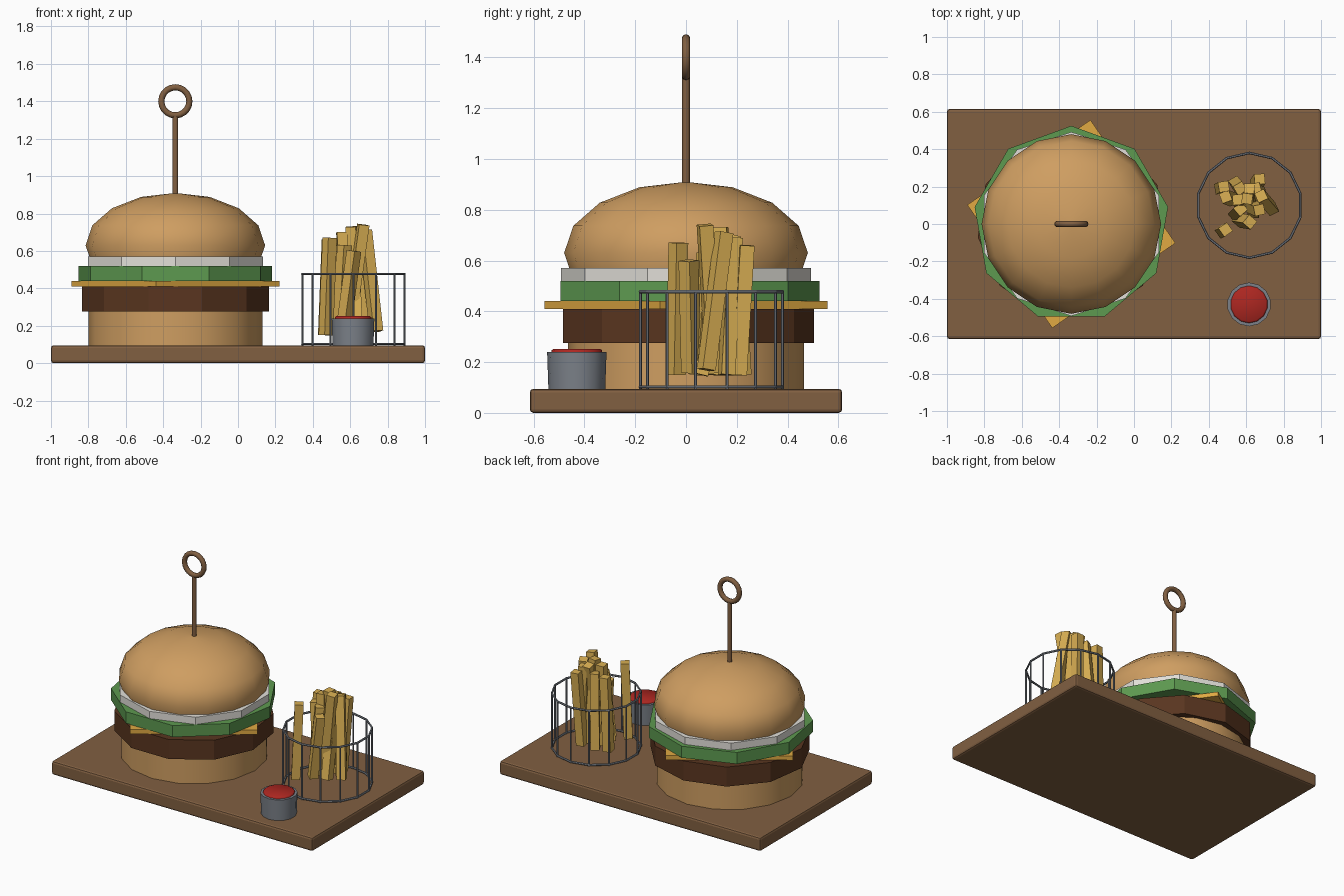
import bpy, bmesh
from math import sin, cos, pi, radians
from mathutils import Vector, Matrix

if "Cube" in bpy.data.objects:
    bpy.data.objects.remove(bpy.data.objects["Cube"])


def material(name, rgb):
    m = bpy.data.materials.new(name)
    m.diffuse_color = (*rgb, 1)
    m.use_nodes = True
    m.node_tree.nodes["Principled BSDF"].inputs["Base Color"].default_value = m.diffuse_color
    return m


WOOD = material("wood", (0.22, 0.115, 0.053))
BUN = material("bread", (0.62, 0.34, 0.12))
MEAT = material("meat", (0.10, 0.036, 0.014))
CHEESE = material("cheese", (0.75, 0.40, 0.055))
GREEN = material("lettuce", (0.11, 0.32, 0.08))
WHITE = material("onion", (0.76, 0.74, 0.69))
STEEL = material("steel", (0.20, 0.22, 0.25))
FRY = material("fry", (0.68, 0.42, 0.085))
RED = material("sauce", (0.42, 0.02, 0.015))


def finish(bm, name, mat, smooth=None):
    bmesh.ops.recalc_face_normals(bm, faces=bm.faces)
    me = bpy.data.meshes.new(name)
    bm.to_mesh(me)
    bm.free()
    me.materials.append(mat)
    ob = bpy.data.objects.new(name, me)
    bpy.context.collection.objects.link(ob)
    if smooth:
        bpy.ops.object.select_all(action='DESELECT')
        ob.select_set(True)
        bpy.context.view_layer.objects.active = ob
        bpy.ops.object.shade_smooth_by_angle(angle=radians(smooth))
    return ob


def lathe(name, profile, n, center, mat, smooth=None, phase=90):
    """Stack n-sided rings (radius, z) and cap both ends."""
    bm = bmesh.new()
    rings = []
    for r, z in profile:
        rings.append([bm.verts.new((center[0] + r * cos(radians(phase) + 2 * pi * i / n),
                                    center[1] + r * sin(radians(phase) + 2 * pi * i / n), z))
                      for i in range(n)])
    for a, b in zip(rings, rings[1:]):
        for i in range(n):
            j = (i + 1) % n
            bm.faces.new((a[i], a[j], b[j], b[i]))
    bm.faces.new(rings[0])
    bm.faces.new(rings[-1])
    return finish(bm, name, mat, smooth)


def box(name, size, matrix, mat):
    bm = bmesh.new()
    bmesh.ops.create_cube(bm, size=1, matrix=matrix @ Matrix.Diagonal((*size, 1)))
    return finish(bm, name, mat)


def torus(name, major, minor, segs, sides, loc, rot, mat, smooth=None):
    bpy.ops.mesh.primitive_torus_add(major_radius=major, minor_radius=minor, major_segments=segs,
                                     minor_segments=sides, location=loc, rotation=rot)
    ob = bpy.context.object
    ob.name = name
    ob.data.materials.append(mat)
    if smooth:
        bpy.ops.object.shade_smooth_by_angle(angle=radians(smooth))


# serving board
board = box("board", (2, 1.23, 0.095), Matrix.Translation((0, 0, 0.0475)), WOOD)
bev = board.modifiers.new("bevel", 'BEVEL')
bev.width, bev.segments = 0.014, 2

# burger stack
C = (-0.335, 0)
lathe("bottom_bun", [(0.465, 0.095), (0.465, 0.28)], 16, C, BUN, 60)
lathe("patty", [(0.505, 0.275), (0.505, 0.41)], 11, C, MEAT)
box("cheese", (0.8, 0.8, 0.03),
    Matrix.Translation((*C, 0.425)) @ Matrix.Rotation(radians(34.6), 4, 'Z'), CHEESE)
lathe("lettuce", [(0.525, 0.44), (0.525, 0.52)], 9, C, GREEN)
lathe("onion", [(0.492, 0.52), (0.492, 0.57)], 10, C, WHITE)
dome = [(0.48 * cos(radians(a)), 0.63 + 0.28 * sin(radians(a))) for a in (-22.5, 0, 22.5, 45, 67.5)]
lathe("top_bun", dome + [(0.001, 0.91)], 16, C, BUN, 60)

# pick with ring handle
lathe("pick_stick", [(0.016, 0.85), (0.016, 1.33)], 10, C, WOOD, 50)
torus("pick_ring", 0.075, 0.0165, 20, 10, (*C, 1.4), (pi / 2, 0, 0), WOOD, 60)

# wire basket
B = (0.617, 0.1)
for label, z in (("bottom", 0.102), ("top", 0.477)):
    torus("basket_ring_" + label, 0.28, 0.007, 14, 6, (*B, z), (0, 0, pi / 2), STEEL)
for k in range(14):
    a = pi / 2 + 2 * pi * k / 14
    lathe("basket_wire", [(0.006, 0.095), (0.006, 0.477)], 6,
          (B[0] + 0.28 * cos(a), B[1] + 0.28 * sin(a)), STEEL)

# fries: base x, y, z, tip x, y, z, twist in degrees
fries = [
    (0.47, -0.04, 0.15, 0.49, -0.03, 0.67, 35), (0.46, 0.19, 0.15, 0.48, 0.20, 0.66, 10),
    (0.53, 0.13, 0.15, 0.49, 0.145, 0.62, 20), (0.58, 0.10, 0.15, 0.555, 0.13, 0.70, 5),
    (0.63, 0.17, 0.16, 0.605, 0.135, 0.73, -8), (0.54, 0.22, 0.15, 0.567, 0.19, 0.66, 30),
    (0.65, 0.21, 0.15, 0.672, 0.24, 0.66, 5), (0.74, 0.08, 0.17, 0.68, 0.15, 0.71, 25),
    (0.59, 0.11, 0.16, 0.67, 0.075, 0.74, 12), (0.56, 0.02, 0.16, 0.62, 0.01, 0.60, 50),
    (0.64, 0.06, 0.15, 0.615, 0.19, 0.70, 0), (0.54, 0.05, 0.15, 0.57, 0.08, 0.63, 40),
    (0.68, 0.16, 0.15, 0.65, 0.19, 0.69, 15),
]
for f in fries:
    a, b = Vector(f[:3]), Vector(f[3:6])
    d = b - a
    tilt = Vector((0, 0, 1)).rotation_difference(d).to_matrix().to_4x4()
    box("fry", (0.056, 0.056, d.length),
        Matrix.Translation((a + b) / 2) @ tilt @ Matrix.Rotation(radians(f[6]), 4, 'Z'), FRY)

# sauce cup
S = (0.615, -0.43)
lathe("sauce_cup", [(0.112, 0.095), (0.117, 0.24), (0.1, 0.24), (0.1, 0.22)], 14, S, STEEL, 40)
lathe("sauce", [(0.1, 0.215), (0.1, 0.246), (0.092, 0.252)], 14, S, RED, 80)
